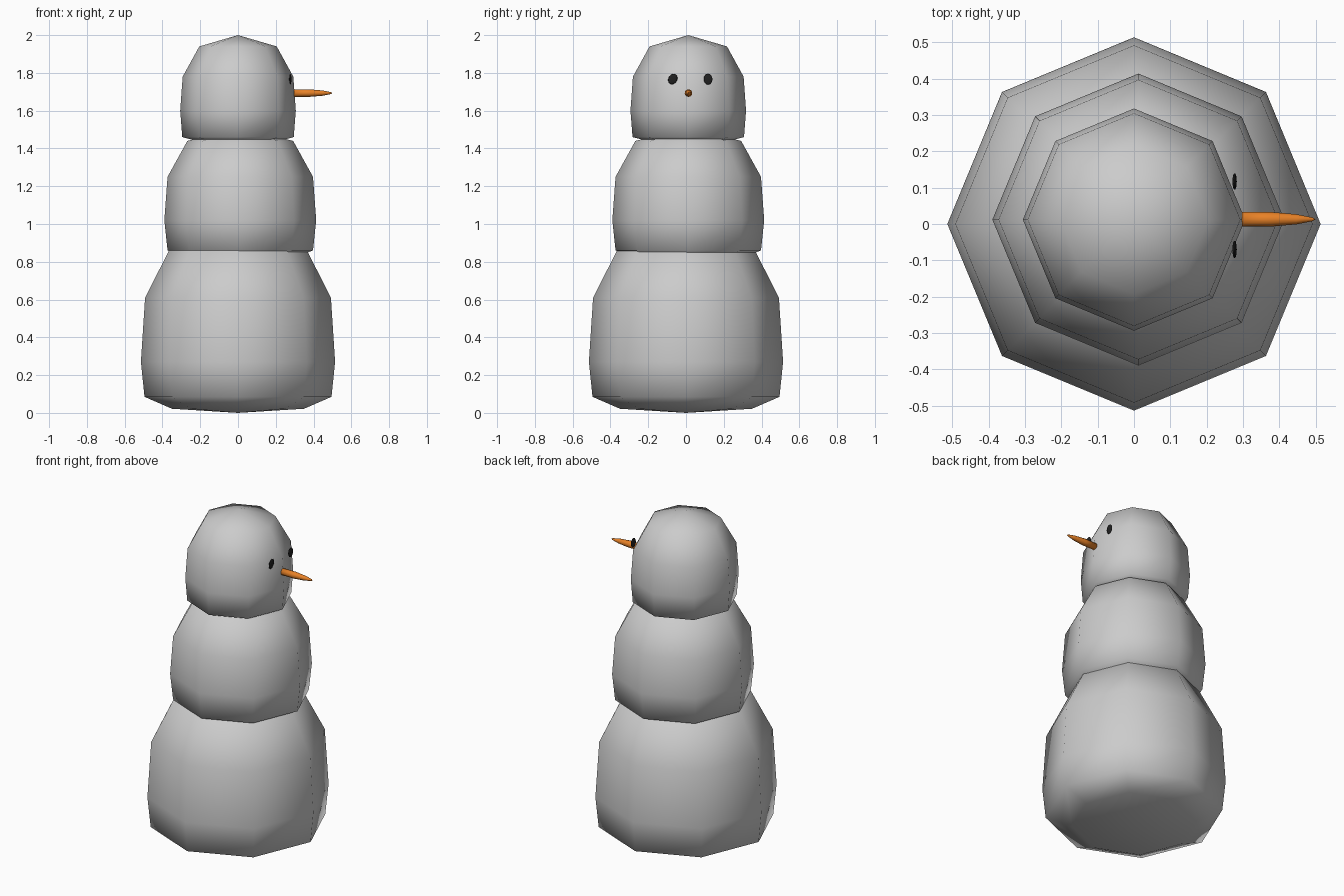
import bpy
import bmesh
from math import cos, sin, tau
from mathutils import Matrix, Vector

if "Cube" in bpy.data.objects:
    bpy.data.objects.remove(bpy.data.objects["Cube"])


def material(name, color):
    mat = bpy.data.materials.new(name)
    mat.diffuse_color = color
    mat.use_nodes = True
    mat.node_tree.nodes["Principled BSDF"].inputs["Base Color"].default_value = mat.diffuse_color
    return mat


def lathe(name, profile, sides, matrix, mat=None):
    """Revolve (radius, height) points around local z; radius 0 makes a pole."""
    bm = bmesh.new()
    rings = []
    for r, z in profile:
        n = 1 if r == 0 else sides
        rings.append([bm.verts.new((r * cos(tau * i / n), r * sin(tau * i / n), z))
                      for i in range(n)])
    for a, b in zip(rings, rings[1:]):
        for i in range(sides):
            quad = [a[i % len(a)], a[(i + 1) % len(a)],
                    b[(i + 1) % len(b)], b[i % len(b)]]
            bm.faces.new(list(dict.fromkeys(quad)))
    bmesh.ops.recalc_face_normals(bm, faces=bm.faces)
    for f in bm.faces:
        f.smooth = True
    mesh = bpy.data.meshes.new(name)
    bm.to_mesh(mesh)
    bm.free()
    obj = bpy.data.objects.new(name, mesh)
    obj.matrix_world = matrix
    if mat:
        mesh.materials.append(mat)
    bpy.context.collection.objects.link(obj)
    return obj


def at(x, y, z=0):
    return Matrix.Translation(Vector((x, y, z)))


# Three stacked eight-sided snowballs
lathe("lower_ball", [(0, 0), (0.35, 0.022), (0.495, 0.085), (0.514, 0.27),
                     (0.492, 0.61), (0.365, 0.86), (0, 0.95)], 8, at(0, 0))
lathe("middle_ball", [(0, 0.80), (0.27, 0.815), (0.385, 0.86), (0.402, 1.02),
                      (0.385, 1.25), (0.28, 1.44), (0, 1.51)], 8, at(0.012, 0.012))
lathe("head_ball", [(0, 1.43), (0.21, 1.438), (0.295, 1.46), (0.306, 1.60),
                    (0.293, 1.78), (0.205, 1.94), (0, 2.0)], 8, at(0, 0.012))

# Carrot nose pointing along +x
orange = material("carrot_orange", (0.8, 0.22, 0.02, 1))
lathe("nose", [(0, 0), (0.02, 0), (0.02, 0.08), (0.014, 0.15),
               (0.005, 0.195), (0, 0.203)], 12,
      at(0.297, 0.013, 1.693) @ Matrix.Rotation(tau / 4, 4, 'Y'), orange)

# Flat oval coal eyes
black = material("coal_black", (0.015, 0.015, 0.015, 1))
disc = [(sin(tau / 2 * i / 8), -cos(tau / 2 * i / 8)) for i in range(9)]
disc = [(0 if i in (0, 8) else r, z) for i, (r, z) in enumerate(disc)]
for side, y, tilt in (("left", -0.07, -0.5), ("right", 0.117, 0)):
    lathe(side + "_eye", disc, 16,
          at(0.277, y, 1.767) @ Matrix.Rotation(tilt, 4, 'X')
          @ Matrix.Diagonal((0.006, 0.023, 0.029, 1)), black)
